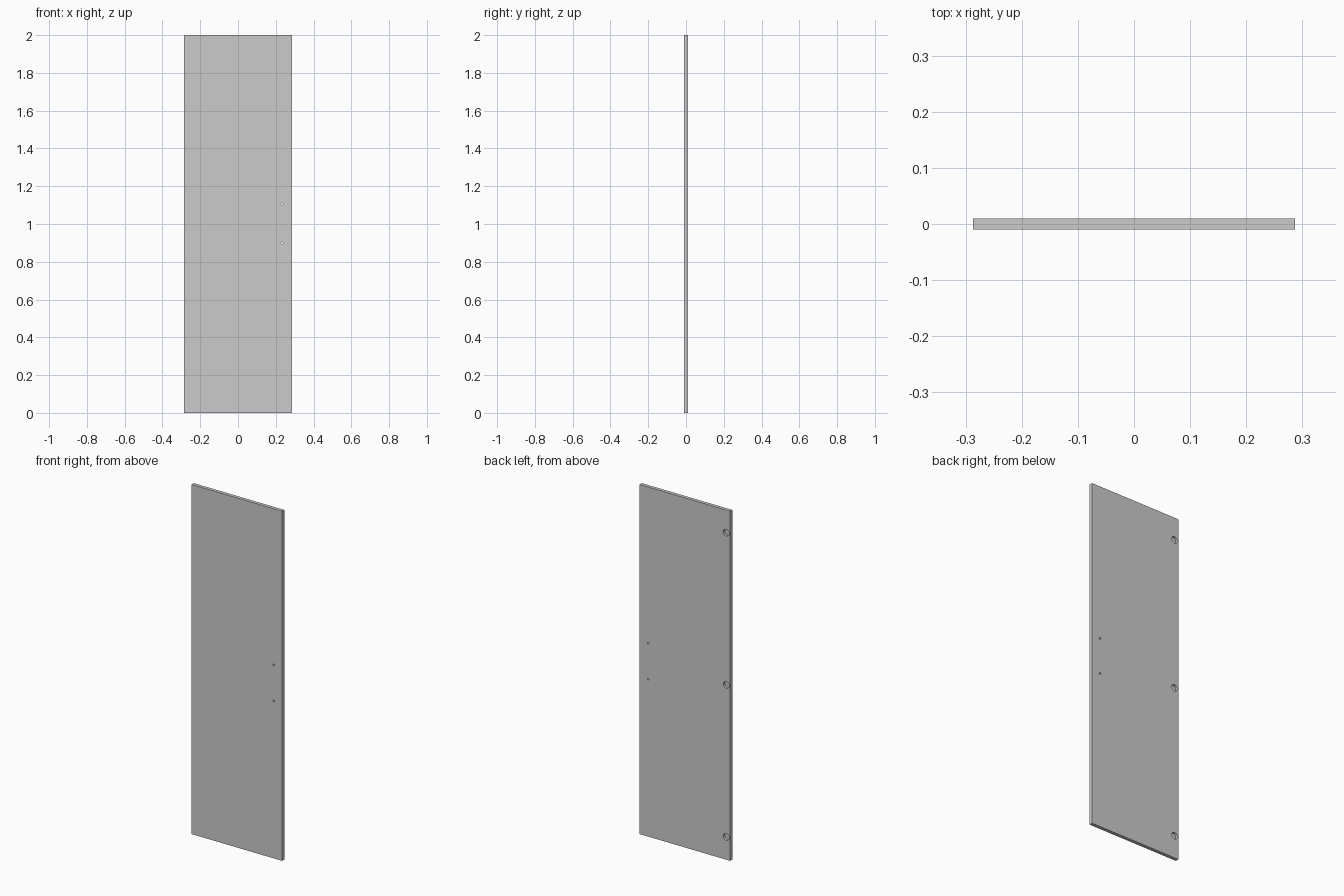
import bpy, math

if "Cube" in bpy.data.objects:
    bpy.data.objects.remove(bpy.data.objects["Cube"])

W, T, H = 0.573, 0.02, 2.0

# Door panel
bpy.ops.mesh.primitive_cube_add(size=1, location=(0, 0, H / 2))
door = bpy.context.object
door.name = "door_panel"
door.scale = (W, T, H)
bpy.ops.object.transform_apply(location=True, scale=True)


def drill(name, x, z, radius, y0, y1, sides):
    """Cut a round hole along y from y0 to y1."""
    bpy.ops.mesh.primitive_cylinder_add(
        vertices=sides, radius=radius, depth=y1 - y0,
        location=(x, (y0 + y1) / 2, z), rotation=(math.pi / 2, 0, 0))
    cutter = bpy.context.object
    cutter.name = name
    mod = door.modifiers.new(name, 'BOOLEAN')
    mod.operation = 'DIFFERENCE'
    mod.solver = 'EXACT'
    mod.object = cutter
    bpy.context.view_layer.objects.active = door
    bpy.ops.object.modifier_apply(modifier=mod.name)
    bpy.data.objects.remove(cutter, do_unlink=True)


# Handle screw holes, right through the panel
for z in (0.90, 1.106):
    drill("handle_hole", 0.233, z, 0.005, -T, T, 16)

# Blind hinge cups on the back
for z in (0.13, 1.0, 1.87):
    drill("hinge_cup", -W / 2 + 0.025, z, 0.019, T / 2 - 0.014, T, 32)

# Smooth hole walls, sharp panel edges
bpy.ops.object.select_all(action='DESELECT')
door.select_set(True)
bpy.context.view_layer.objects.active = door
bpy.ops.object.shade_smooth_by_angle(angle=math.radians(30))
